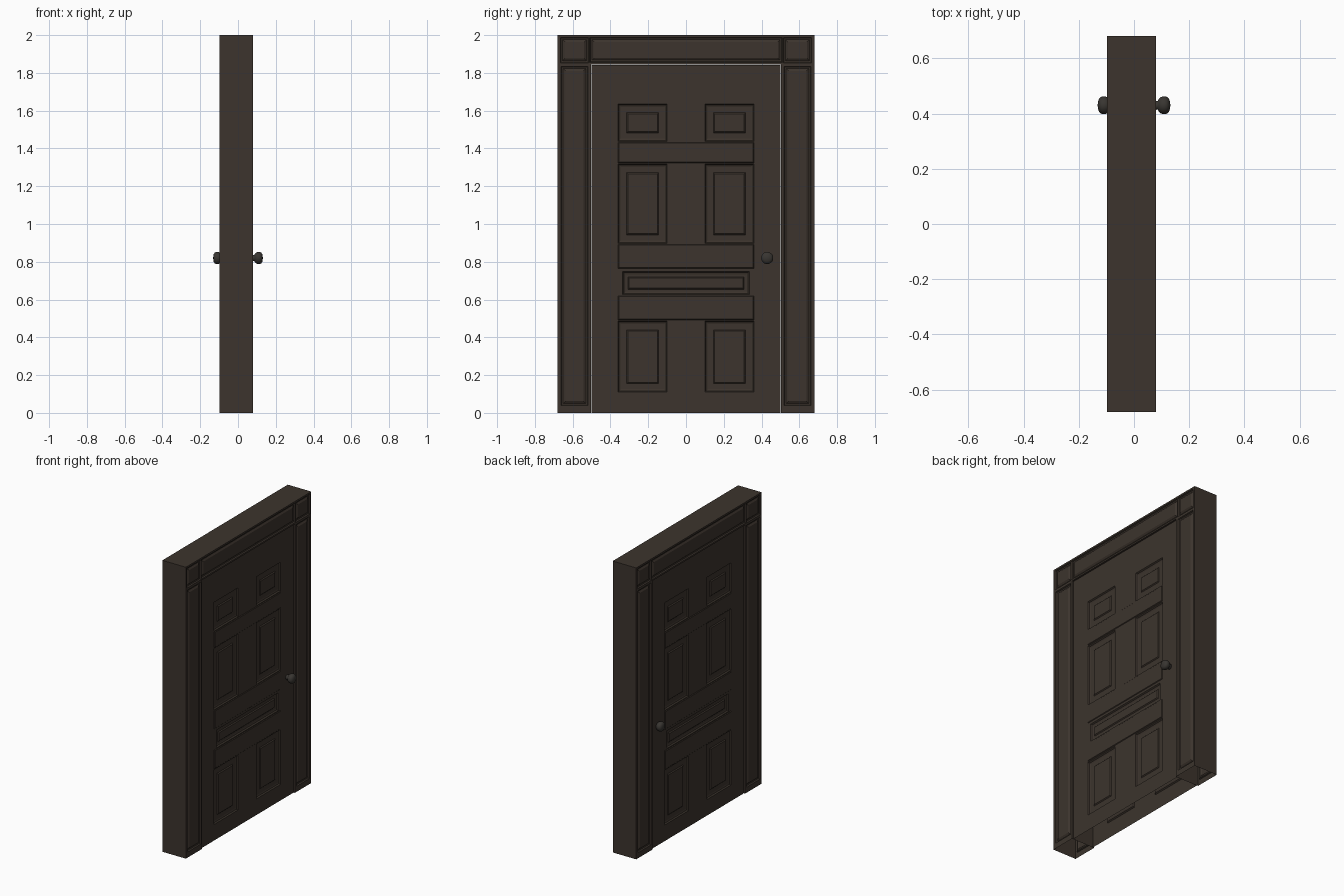
import bpy, bmesh, math
from mathutils import Matrix

if "Cube" in bpy.data.objects:
    bpy.data.objects.remove(bpy.data.objects["Cube"])


def material(name, rgb):
    m = bpy.data.materials.new(name)
    m.diffuse_color = (*rgb, 1)
    m.use_nodes = True
    m.node_tree.nodes["Principled BSDF"].inputs["Base Color"].default_value = m.diffuse_color
    return m


wood = material("dark_brown_wood", (0.045, 0.034, 0.026))
metal = material("dark_metal", (0.040, 0.036, 0.031))


def finish(bm, name, mat):
    me = bpy.data.meshes.new(name)
    bm.to_mesh(me)
    bm.free()
    ob = bpy.data.objects.new(name, me)
    bpy.context.collection.objects.link(ob)
    me.materials.append(mat)
    return ob


def inside(c, r):
    return r[0] < c.y < r[1] and r[2] < c.z < r[3]


def slab(name, x0, x1, outline, panels, hole=None):
    """Open-footed slab in the YZ plane; each panel is (rectangle, [(inset, depth), ...]), both sides."""
    rects = [outline] + [p[0] for p in panels] + ([hole] if hole else [])
    ys = sorted({round(v, 4) for r in rects for v in r[:2]})
    zs = sorted({round(v, 4) for r in rects for v in r[2:] if v >= outline[2]})
    bm = bmesh.new()
    grid = [[bm.verts.new((x0, y, z)) for z in zs] for y in ys]
    for i in range(len(ys) - 1):
        for j in range(len(zs) - 1):
            f = bm.faces.new((grid[i][j], grid[i + 1][j], grid[i + 1][j + 1], grid[i][j + 1]))
            if hole and inside(f.calc_center_median(), hole):
                bm.faces.remove(f)
    bmesh.ops.delete(bm, geom=[e for e in bm.edges if not e.link_faces], context='EDGES')
    bmesh.ops.delete(bm, geom=[v for v in bm.verts if not v.link_faces], context='VERTS')
    ext = bmesh.ops.extrude_face_region(bm, geom=bm.faces[:], use_keep_orig=True)
    bmesh.ops.translate(bm, vec=(x1 - x0, 0, 0),
                        verts=[g for g in ext["geom"] if isinstance(g, bmesh.types.BMVert)])
    bmesh.ops.recalc_face_normals(bm, faces=bm.faces[:])
    bmesh.ops.delete(bm, geom=[f for f in bm.faces if f.calc_center_median().z < 0.001],
                     context='FACES_ONLY')
    for (a, b, c, d), steps in panels:
        for x, s in ((x0, -1), (x1, 1)):
            # Free the panel opening, then step nested rectangles inward
            bmesh.ops.delete(bm, context='FACES', geom=[
                f for f in bm.faces if f.normal.x * s > 0.9 and abs(f.calc_center_median().x - x) < 1e-4
                and inside(f.calc_center_median(), (a, b, c, d))])
            t = h = 0
            loops = []
            for inset, depth in [(0, 0)] + steps:
                t += inset
                h += depth
                loops.append([bm.verts.new((x + s * h, y, z)) for y, z in (
                    (a + t, c + t), (b - t, c + t), (b - t, d - t), (a + t, d - t))])
            faces = [(p[k], p[(k + 1) % 4], q[(k + 1) % 4], q[k])
                     for p, q in zip(loops, loops[1:]) for k in range(4)] + [tuple(loops[-1])]
            for f in faces:
                bm.faces.new(f if s > 0 else f[::-1]).normal_update()
    return finish(bm, name, wood)


def pair(y0, y1, z0, z1):
    return [(y0, y1, z0, z1), (-y1, -y0, z0, z1)]


# Door frame: hollow-footed posts, corner blocks and header, all with sunk panels
mould = [(0.004, -0.008), (0.008, -0.002), (0.012, 0.008)]
frame_rects = (pair(0.518, 0.662, 0.038, 1.835) + pair(0.515, 0.665, 1.852, 1.988)
               + [(-0.51, 0.51, 1.855, 1.988)])
slab("door_frame", -0.098, 0.080, (-0.68, 0.68, 0, 2),
     [(r, mould) for r in frame_rects], hole=(-0.502, 0.502, -1, 1.844))

# Door leaf: raised-and-fielded panels between plain rails
field = [(0.006, -0.008), (0.010, -0.003), (0.030, 0.0), (0.006, 0.006)]
thin_field = [(0.006, -0.008), (0.010, -0.003), (0.012, 0.0), (0.006, 0.006)]
rail = [(0.004, 0.004)]
door_panels = [(r, field) for r in pair(0.10, 0.36, 1.437, 1.635)
               + pair(0.10, 0.36, 0.897, 1.318) + pair(0.10, 0.36, 0.11, 0.486)]
door_panels += [((-0.335, 0.335, 0.626, 0.748), thin_field)]
door_panels += [((-0.36, 0.36, a, b), rail)
                for a, b in ((1.323, 1.432), (0.765, 0.892), (0.492, 0.62))]
slab("door_leaf", -0.089, 0.071, (-0.499, 0.499, 0, 1.841), door_panels)

# Door knobs: lathed profile (distance along x, radius), one per side
profile = [(0.068, 0.017), (0.086, 0.016), (0.090, 0.024), (0.096, 0.029), (0.104, 0.032),
           (0.115, 0.032), (0.123, 0.028), (0.129, 0.019), (0.132, 0.0)]
for side, name in ((1, "front_knob"), (-1, "back_knob")):
    bm = bmesh.new()
    verts = [bm.verts.new((x * side, r, 0)) for x, r in profile]
    edges = [bm.edges.new(p) for p in zip(verts, verts[1:])]
    bmesh.ops.spin(bm, geom=verts + edges, cent=(0, 0, 0), axis=(1, 0, 0),
                   angle=2 * math.pi, steps=24, use_duplicate=False)
    bmesh.ops.remove_doubles(bm, verts=bm.verts[:], dist=0.0003)
    bmesh.ops.recalc_face_normals(bm, faces=bm.faces[:])
    if sum(f.normal.x * side * f.calc_area() for f in bm.faces) < 0:
        bmesh.ops.reverse_faces(bm, faces=bm.faces[:])
    bmesh.ops.transform(bm, matrix=Matrix.Translation((0, 0.43, 0.82)), verts=bm.verts[:])
    for f in bm.faces:
        f.smooth = True
    finish(bm, name, metal)
